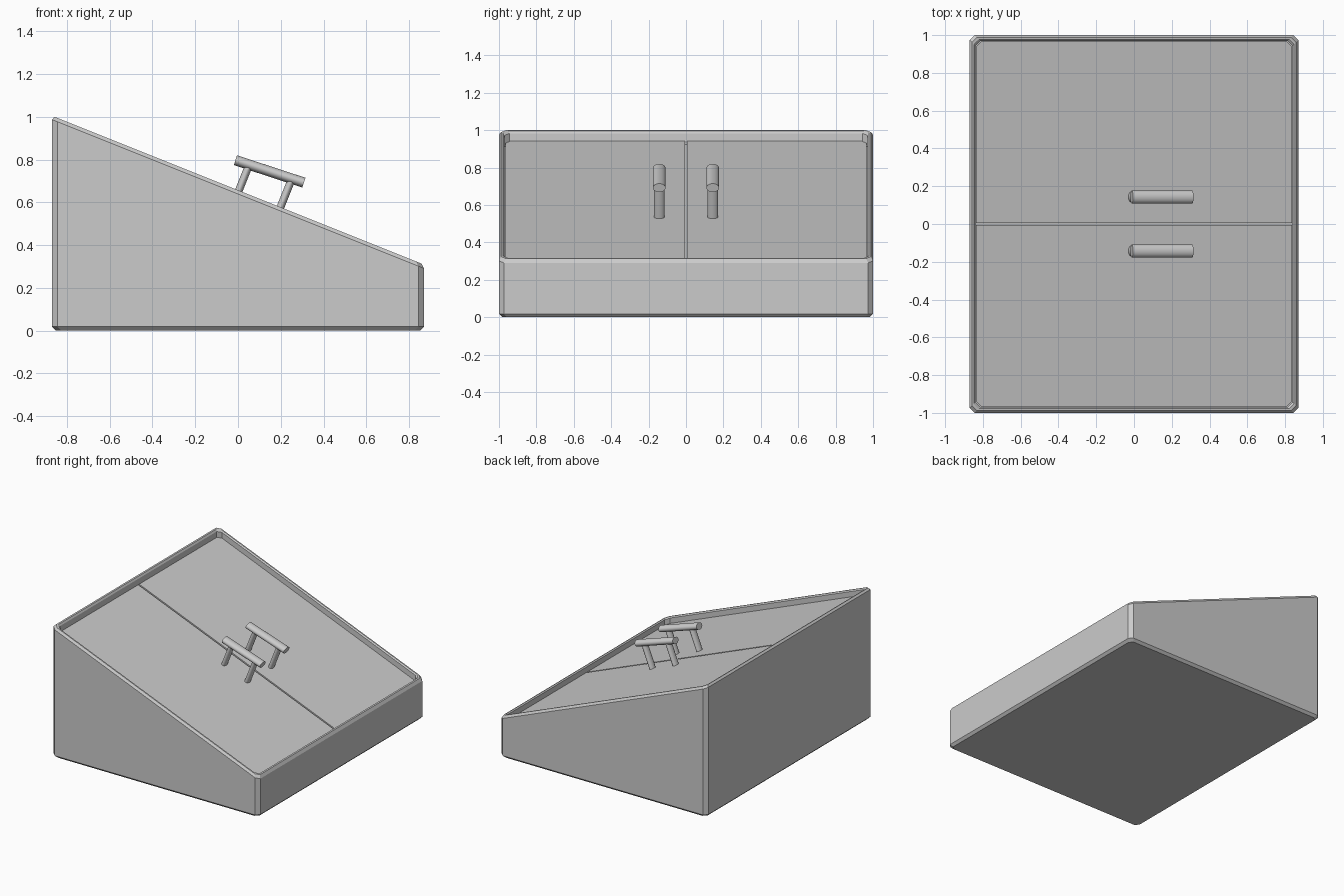
import bpy, bmesh, math
from mathutils import Matrix, Vector

if "Cube" in bpy.data.objects:
    bpy.data.objects.remove(bpy.data.objects["Cube"])

SLOPE = 0.4


def top_z(x, drop=0.0):
    return 1.0 - SLOPE * (x + 0.858) - drop


def loft(name, rings):
    # closed solid through equal-length rings, capped at both ends
    bm = bmesh.new()
    vs = [[bm.verts.new(p) for p in r] for r in rings]
    n = len(rings[0])
    for a, b in zip(vs, vs[1:]):
        for i in range(n):
            j = (i + 1) % n
            bm.faces.new((a[i], a[j], b[j], b[i]))
    bm.faces.new(vs[0][::-1])
    bm.faces.new(vs[-1])
    bmesh.ops.recalc_face_normals(bm, faces=bm.faces)
    me = bpy.data.meshes.new(name)
    bm.to_mesh(me)
    bm.free()
    ob = bpy.data.objects.new(name, me)
    bpy.context.collection.objects.link(ob)
    return ob


def outline(inset, c=0.026):
    x, y = 0.87 - inset, 1.0 - inset
    return [(x, -y + c), (x, y - c), (x - c, y), (-x + c, y),
            (-x, y - c), (-x, -y + c), (-x + c, -y), (x - c, -y)]


def flat(inset, z):
    return [(x, y, z) for x, y in outline(inset)]


def sloped(inset, drop):
    return [(x, y, top_z(x, drop)) for x, y in outline(inset)]


# Cabinet body: chamfered base, walls, bevelled rim, recessed floor
loft("cabinet_body", [flat(0.018, 0), flat(0, 0.018), sloped(0, 0.018),
                      sloped(0.012, 0), sloped(0.022, 0),
                      sloped(0.030, 0.010), sloped(0.030, 0.07)])

# Two sloped doors with a narrow gap between them
for side, s in (("left", -1), ("right", 1)):
    x, y0, y1, c = 0.836, 0.006, 0.966, 0.026
    pts = [(x, y0), (x, y1 - c), (x - c, y1), (-x + c, y1), (-x, y1 - c), (-x, y0)]
    loft(side + "_door", [[(px, s * py, top_z(px, d)) for px, py in pts]
                          for d in (0.072, 0.05)])


def rod(name, p0, p1, width, thick, sides=20):
    # oval rod between two points in an xz plane; width runs along y
    p0, p1 = Vector(p0), Vector(p1)
    axis = (p1 - p0).normalized()
    across = Vector((0, 1, 0))
    up = axis.cross(across)
    angles = [2 * math.pi * i / sides for i in range(sides)]
    ob = loft(name, [[p + across * math.cos(a) * width + up * math.sin(a) * thick
                      for a in angles] for p in (p0, p1)])
    bpy.ops.object.select_all(action='DESELECT')
    ob.select_set(True)
    bpy.context.view_layer.objects.active = ob
    bpy.ops.object.shade_smooth_by_angle(angle=math.radians(35))


# Handles: oval grip on two posts
for side, y in (("left", -0.143), ("right", 0.143)):
    rod(side + "_handle_grip", (-0.012, y, 0.797), (0.308, y, 0.692), 0.034, 0.024)
    for i, (x, z) in enumerate(((0.05, 0.77), (0.25, 0.705))):
        length = 0.19
        foot = (x - 0.371 * length, y, z - 0.928 * length)
        rod(f"{side}_handle_post_{i + 1}", foot, (x, y, z), 0.028, 0.018)
